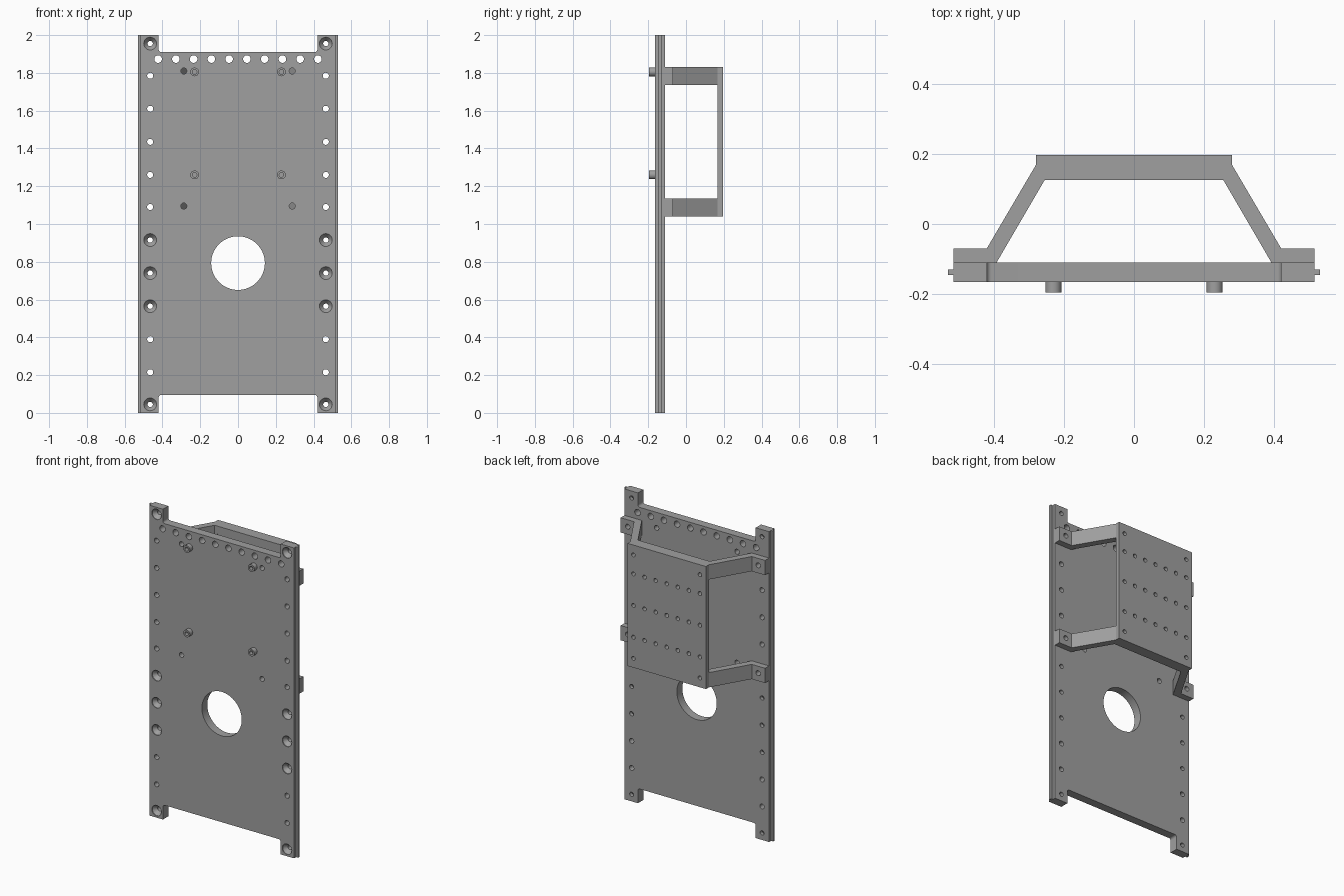
import bpy, bmesh, math
from mathutils import Vector

if "Cube" in bpy.data.objects:
    bpy.data.objects.remove(bpy.data.objects["Cube"])

grey = bpy.data.materials.new("machined_grey")
grey.diffuse_color = (0.35, 0.35, 0.35, 1)
grey.use_nodes = True
grey.node_tree.nodes["Principled BSDF"].inputs["Base Color"].default_value = grey.diffuse_color


def finish(name, bm):
    bmesh.ops.recalc_face_normals(bm, faces=bm.faces)
    me = bpy.data.meshes.new(name)
    bm.to_mesh(me)
    bm.free()
    me.materials.append(grey)
    ob = bpy.data.objects.new(name, me)
    bpy.context.collection.objects.link(ob)
    return ob


def prism(name, pts, direction):
    """Extrude a flat 3D outline along a direction."""
    bm = bmesh.new()
    face = bm.faces.new([bm.verts.new(p) for p in pts])
    res = bmesh.ops.extrude_face_region(bm, geom=[face], use_keep_orig=True)
    moved = [g for g in res["geom"] if isinstance(g, bmesh.types.BMVert)]
    bmesh.ops.translate(bm, verts=moved, vec=Vector(direction))
    return finish(name, bm)


def box(name, x0, x1, y0, y1, z0, z1):
    pts = [(x0, y0, z0), (x1, y0, z0), (x1, y1, z0), (x0, y1, z0)]
    return prism(name, pts, (0, 0, z1 - z0))


def lathe(bm, x, z, profile, n=24):
    """Closed solid around a y axis at (x, z); profile is (radius, y) pairs."""
    rings = []
    for r, y in profile:
        rings.append([bm.verts.new((x + r * math.cos(2 * math.pi * i / n), y,
                                    z + r * math.sin(2 * math.pi * i / n))) for i in range(n)])
    for a, b in zip(rings, rings[1:]):
        for i in range(n):
            j = (i + 1) % n
            bm.faces.new((a[i], a[j], b[j], b[i]))
    bm.faces.new(rings[0])
    bm.faces.new(rings[-1])


def drill(ob, holes):
    """Cut lathe-shaped holes (x, z, profile, sides) out of an object."""
    bm = bmesh.new()
    for x, z, profile, n in holes:
        lathe(bm, x, z, profile, n)
    cutter = finish(ob.name + "_cutter", bm)
    cutter.hide_render = True
    mod = ob.modifiers.new("holes", "BOOLEAN")
    mod.operation, mod.solver, mod.object = "DIFFERENCE", "EXACT", cutter
    deps = bpy.context.evaluated_depsgraph_get()
    mesh = bpy.data.meshes.new_from_object(ob.evaluated_get(deps))
    ob.modifiers.clear()
    ob.data = mesh
    bpy.data.objects.remove(cutter)


def smooth(ob):
    bpy.ops.object.select_all(action="DESELECT")
    ob.select_set(True)
    bpy.context.view_layer.objects.active = ob
    bpy.ops.object.shade_smooth_by_angle(angle=math.radians(30))


FRONT, BACK = -0.165, -0.11
Z_LOW, Z_HIGH = (1.04, 1.135), (1.735, 1.83)


def through(r, y0=-0.25, y1=0.0):
    return [(r, y0), (r, y1)]


# Main plate outline with filleted notches at both ends
def fillet(cx, cz, a0, a1, r=0.014):
    return [(cx + r * math.cos(math.radians(a0 + (a1 - a0) * i / 5)),
             cz + r * math.sin(math.radians(a0 + (a1 - a0) * i / 5))) for i in range(6)]


W, N, F = 0.515, 0.42, 0.014
bottom_half = [(W, 0), (N, 0)] + fillet(N - F, 0.095 - F, 0, 90)
top_half = fillet(N - F, 1.91 + F, 270, 360) + [(N, 2), (W, 2)]
mirror = lambda pts: [(-x, z) for x, z in reversed(pts)]
outline = bottom_half + mirror(bottom_half) + mirror(top_half) + top_half[::1]
plate = prism("main_plate", [(x, FRONT, z) for x, z in outline], (0, BACK - FRONT, 0))

# Edge holes, countersunk holes, top row, bracket screws and the large opening
holes = [(0, 0.793, through(0.142), 64)]
sink = [(0.034, -0.25), (0.034, -0.16), (0.014, -0.135), (0.014, 0.0)]
for side in (-1, 1):
    for z in (1.785, 1.61, 1.435, 1.26, 1.09, 0.39, 0.215):
        holes.append((side * 0.465, z, through(0.016), 24))
    for z in (1.955, 0.915, 0.74, 0.565, 0.045):
        holes.append((side * 0.465, z, sink, 24))
    for z in (1.81, 1.095):
        holes.append((side * 0.287, z, through(0.016), 24))
for i in range(10):
    holes.append((-0.423 + 0.094 * i, 1.873, through(0.02), 24))
drill(plate, holes)
smooth(plate)

# Thin guide tongues along the long edges
for side, label in ((-1, "left"), (1, "right")):
    x0, x1 = sorted((side * 0.515, side * 0.53))
    box("guide_tongue_" + label, x0, x1, -0.145, -0.13, 0, 2)

# Hollow locating pegs on the front
for x in (-0.23, 0.23):
    for z in (1.805, 1.26):
        bm = bmesh.new()
        lathe(bm, x, z, [(0.023, -0.195), (0.023, FRONT)])
        peg = finish("front_peg", bm)
        drill(peg, [(x, z, through(0.012, -0.25, -0.17), 24)])
        smooth(peg)

# Bracket frames: feet, slanted legs and a crossbar
half = [(0.255, 0.125), (0.392, BACK), (0.515, BACK), (0.515, -0.07),
        (0.42, -0.07), (0.28, 0.168)]
for (z0, z1), hole_z, screw_z, label in ((Z_LOW, 1.09, 1.1, "lower"), (Z_HIGH, 1.785, 1.766, "upper")):
    pts = half + mirror(half)
    frame = prism(label + "_bracket", [(x, y, z0) for x, y in pts], (0, 0, z1 - z0))
    cuts = []
    for s in (-1, 1):
        cuts.append((s * 0.465, hole_z, through(0.016, -0.2, 0), 24))
        cuts.append((s * 0.237, screw_z, through(0.013, 0.1, 0.3), 24))
    drill(frame, cuts)
    smooth(frame)

# Back panel with three rows of holes and a screw at each corner
panel = box("back_panel", -0.28, 0.28, 0.168, 0.197, Z_LOW[0], Z_HIGH[1])
cuts = [(-0.237 + 0.079 * i, z, through(0.013, 0.1, 0.3), 20)
        for z in (1.644, 1.44, 1.236) for i in range(7)]
cuts += [(s * 0.237, z, through(0.013, 0.1, 0.3), 24) for s in (-1, 1) for z in (1.1, 1.766)]
drill(panel, cuts)
smooth(panel)
